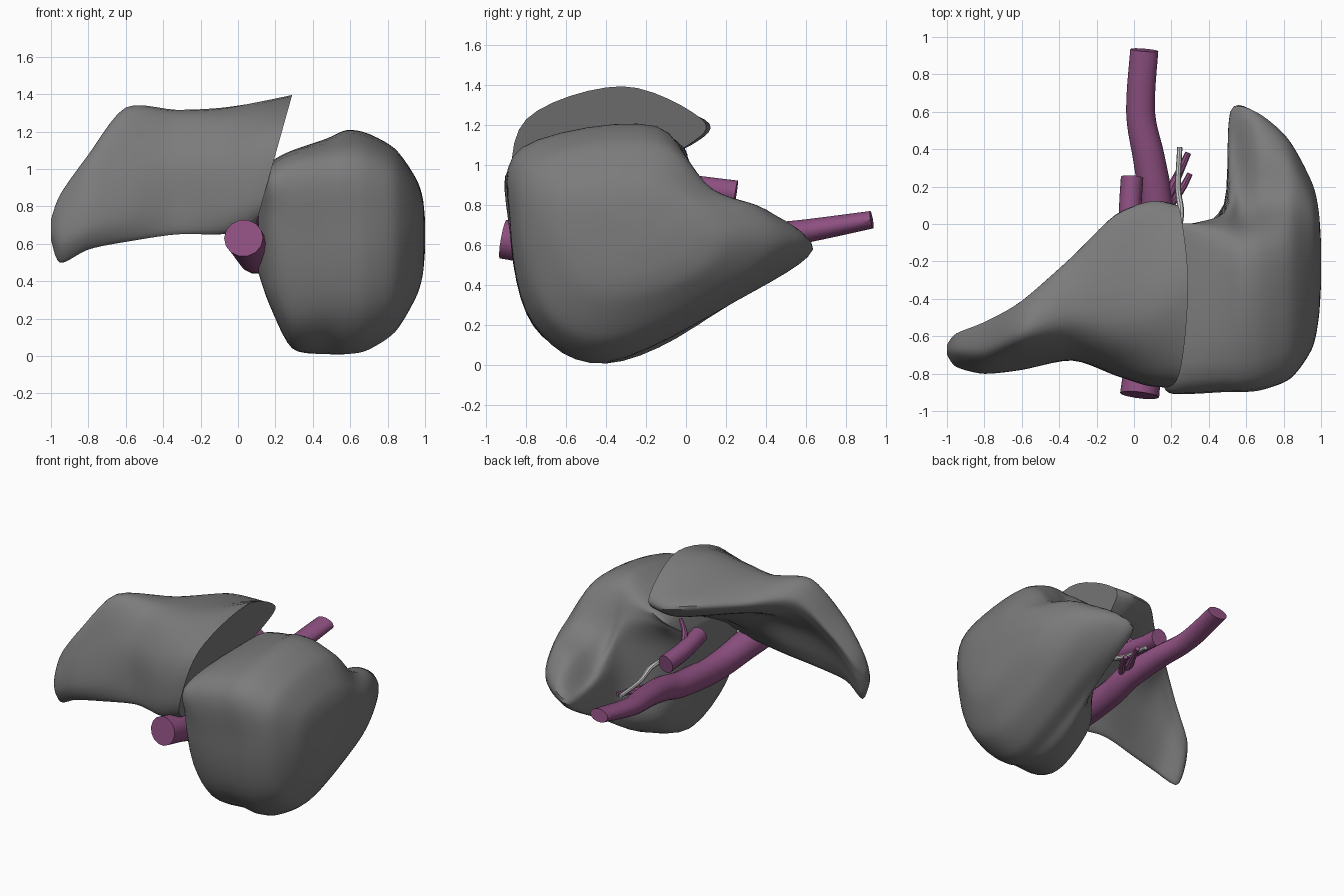
import bpy, bmesh, math
from mathutils import Vector

if "Cube" in bpy.data.objects:
    bpy.data.objects.remove(bpy.data.objects["Cube"])


def spline(pts, steps, closed=False, tension=0.5):
    """Smooth curve through vectors."""
    n, out = len(pts), []
    for i in range(n if closed else n - 1):
        def get(j):
            return pts[j % n] if closed else pts[max(0, min(n - 1, j))]
        p0, p1, p2, p3 = get(i - 1), get(i), get(i + 1), get(i + 2)
        m1, m2 = (p2 - p0) * tension, (p3 - p1) * tension
        for s in range(steps):
            t = s / steps
            out.append(p1 * (2*t**3 - 3*t**2 + 1) + m1 * (t**3 - 2*t**2 + t)
                       + p2 * (3*t**2 - 2*t**3) + m2 * (t**3 - t**2))
    if not closed:
        out.append(pts[-1].copy())
    return out


def skin(name, rings, mat=None, angle=40):
    """Closed mesh through equal-sized rings, capped at both ends."""
    bm = bmesh.new()
    rows = [[bm.verts.new(p) for p in r] for r in rings]
    n = len(rows[0])
    for a, b in zip(rows, rows[1:]):
        for i in range(n):
            j = (i + 1) % n
            bm.faces.new((a[i], a[j], b[j], b[i]))
    bm.faces.new(rows[0][::-1])
    bm.faces.new(rows[-1])
    bmesh.ops.recalc_face_normals(bm, faces=bm.faces[:])
    me = bpy.data.meshes.new(name)
    bm.to_mesh(me)
    bm.free()
    ob = bpy.data.objects.new(name, me)
    bpy.context.collection.objects.link(ob)
    if mat:
        me.materials.append(mat)
    smooth(ob, angle)
    return ob


def smooth(ob, angle):
    bpy.ops.object.select_all(action='DESELECT')
    ob.select_set(True)
    bpy.context.view_layer.objects.active = ob
    bpy.ops.object.shade_smooth_by_angle(angle=math.radians(angle))


def colour(name, rgb):
    mat = bpy.data.materials.new(name)
    mat.diffuse_color = (*rgb, 1)
    mat.use_nodes = True
    mat.node_tree.nodes["Principled BSDF"].inputs["Base Color"].default_value = mat.diffuse_color
    return mat


def ring(x, lean, hook, pts):
    """Slice at x; lean tilts it with height, hook bends its back inward."""
    return [Vector((x + lean * (z - 1.04) - hook * max(0, y), y, z)) for y, z in pts]


def shrunk(r, x, s):
    """Smaller copy of a ring, used to round off an end."""
    c = sum(r, Vector()) / len(r)
    return [Vector((x, c.y + (p.y - c.y) * s, c.z + (p.z - c.z) * s)) for p in r]


def lobe(name, ctrl, mat, steps=5):
    columns = [spline(list(col), steps, tension=0.42) for col in zip(*ctrl)]
    rings = [spline(list(r), 6, closed=True) for r in zip(*columns)]
    return skin(name, rings, mat)


def tube(name, path, mat=None, sides=14, steps=5):
    """Tube along (x, y, z, side radius, upright radius) points."""
    c = spline([Vector(p[:3]) for p in path], steps)
    r = spline([Vector((p[3], p[4], 0)) for p in path], steps)
    rings = []
    for i, p in enumerate(c):
        t = (c[min(i + 1, len(c) - 1)] - c[max(i - 1, 0)]).normalized()
        side = t.cross(Vector((0, 0, 1))).normalized()
        up = side.cross(t)
        rings.append([p + side * r[i].x * math.cos(a) + up * r[i].y * math.sin(a)
                      for a in (2 * math.pi * k / sides for k in range(sides))])
    return skin(name, rings, mat)


grey = colour("liver_grey", (0.2, 0.2, 0.2))
purple = colour("vessel_purple", (0.27, 0.08, 0.22))

# Left lobe: a thin sheet, hollow underneath, ending in the leaning cleft wall
left = [ring(x, lean, 0, p) for x, lean, p in (
    (-.95, 0, ((-.70, .50), (-.76, .60), (-.75, .72), (-.68, .86), (-.59, .82), (-.60, .72), (-.63, .62), (-.66, .54))),
    (-.80, 0, ((-.74, .57), (-.80, .68), (-.77, .88), (-.68, 1.07), (-.53, 1.02), (-.56, .92), (-.63, .78), (-.69, .63))),
    (-.60, 0, ((-.73, .61), (-.78, .75), (-.72, 1.05), (-.60, 1.32), (-.42, 1.25), (-.45, 1.12), (-.59, .92), (-.67, .71))),
    (-.33, 0, ((-.71, .65), (-.73, .80), (-.70, 1.08), (-.52, 1.31), (-.19, 1.24), (-.25, 1.14), (-.51, 1.0), (-.63, .76))),
    (-.10, 0, ((-.76, .65), (-.81, .80), (-.76, 1.10), (-.52, 1.32), (.02, 1.25), (-.06, 1.13), (-.40, .99), (-.64, .77))),
    (.08, .12, ((-.77, .67), (-.86, .83), (-.80, 1.17), (-.45, 1.36), (.09, 1.23), (.02, 1.10), (-.35, .96), (-.64, .80))),
    (.19, .28, ((-.77, .70), (-.87, .85), (-.80, 1.23), (-.32, 1.395), (.08, 1.23), (.01, 1.10), (-.33, .95), (-.62, .80))),
)]
left.insert(0, shrunk(left[0], -1.0, .3))
liver = lobe("liver", left, grey)

# Right lobe: deep and rounded, hollow on its inner face, with a hooked wing at the back
right = [ring(x, 0, hook, p) for x, hook, p in (
    (.17, 0, ((-.53, .27), (-.75, .36), (-.855, .75), (-.82, .99), (-.08, 1.03), (-.03, .98), (-.12, .85), (-.20, .65), (-.30, .40))),
    (.29, 0, ((-.45, .04), (-.76, .20), (-.88, .65), (-.83, 1.05), (-.10, 1.09), (0, 1.02), (-.07, .80), (-.10, .52), (-.12, .22))),
    (.48, 0, ((-.40, .01), (-.77, .21), (-.88, .68), (-.82, 1.08), (-.15, 1.16), (.03, .99), (.07, .77), (.10, .50), (.05, .21))),
    (.58, .11, ((-.40, .01), (-.77, .21), (-.88, .70), (-.82, 1.09), (-.15, 1.195), (.07, .85), (.33, .64), (.60, .56), (.25, .32))),
    (.69, .07, ((-.39, .03), (-.76, .22), (-.875, .70), (-.80, 1.08), (-.15, 1.18), (.12, .86), (.41, .76), (.60, .60), (.24, .32))),
    (.84, .04, ((-.37, .13), (-.70, .27), (-.82, .70), (-.73, 1.02), (-.15, 1.10), (.13, .88), (.36, .78), (.45, .60), (.17, .36))),
    (.95, 0, ((-.33, .31), (-.56, .40), (-.67, .68), (-.59, .90), (-.20, .95), (.03, .84), (.17, .74), (.22, .61), (.05, .44))),
)]
right = ([shrunk(right[0], .11, .6)] + right
         + [shrunk(right[-1], .987, .65), shrunk(right[-1], 1.0, .25)])
right_lobe = lobe("right_lobe", right, grey)

# Join the lobes into one skin
mod = liver.modifiers.new("join", 'BOOLEAN')
mod.operation = 'UNION'
mod.solver = 'EXACT'
mod.object = right_lobe
bpy.context.view_layer.objects.active = liver
bpy.ops.object.modifier_apply(modifier=mod.name)
bpy.data.objects.remove(right_lobe)
smooth(liver, 40)

# Vessels
tube("main_vein", [(.03, -.915, .63, .105, .10), (.05, -.75, .60, .10, .10),
                   (.09, -.45, .54, .09, .10), (.11, -.1, .55, .09, .09),
                   (.12, .1, .59, .09, .085), (.08, .35, .635, .085, .07),
                   (.035, .6, .67, .077, .06), (.055, .93, .727, .075, .045)], purple)
tube("short_vein", [(0, -.15, .92, .06, .06), (-.02, .05, .89, .06, .06),
                    (-.01, .25, .86, .06, .065)], purple)
for i, path in enumerate((
        [(.14, .08, .60, .04, .04), (.22, .23, .60, .025, .025), (.29, .38, .61, .016, .016)],
        [(.15, .06, .58, .03, .03), (.25, .18, .59, .02, .02), (.30, .27, .59, .015, .015)],
        [(0, .02, .90, .03, .03), (.04, -.04, .97, .02, .02), (.10, -.08, 1.04, .014, .014)])):
    tube("vein_branch_%d" % (i + 1), path, purple, sides=8)

# Thin pale duct
tube("duct", [(.22, -.1, .72, .012, .012), (.25, .05, .69, .018, .018),
              (.235, .2, .65, .015, .015), (.245, .41, .62, .014, .014)], sides=8)
